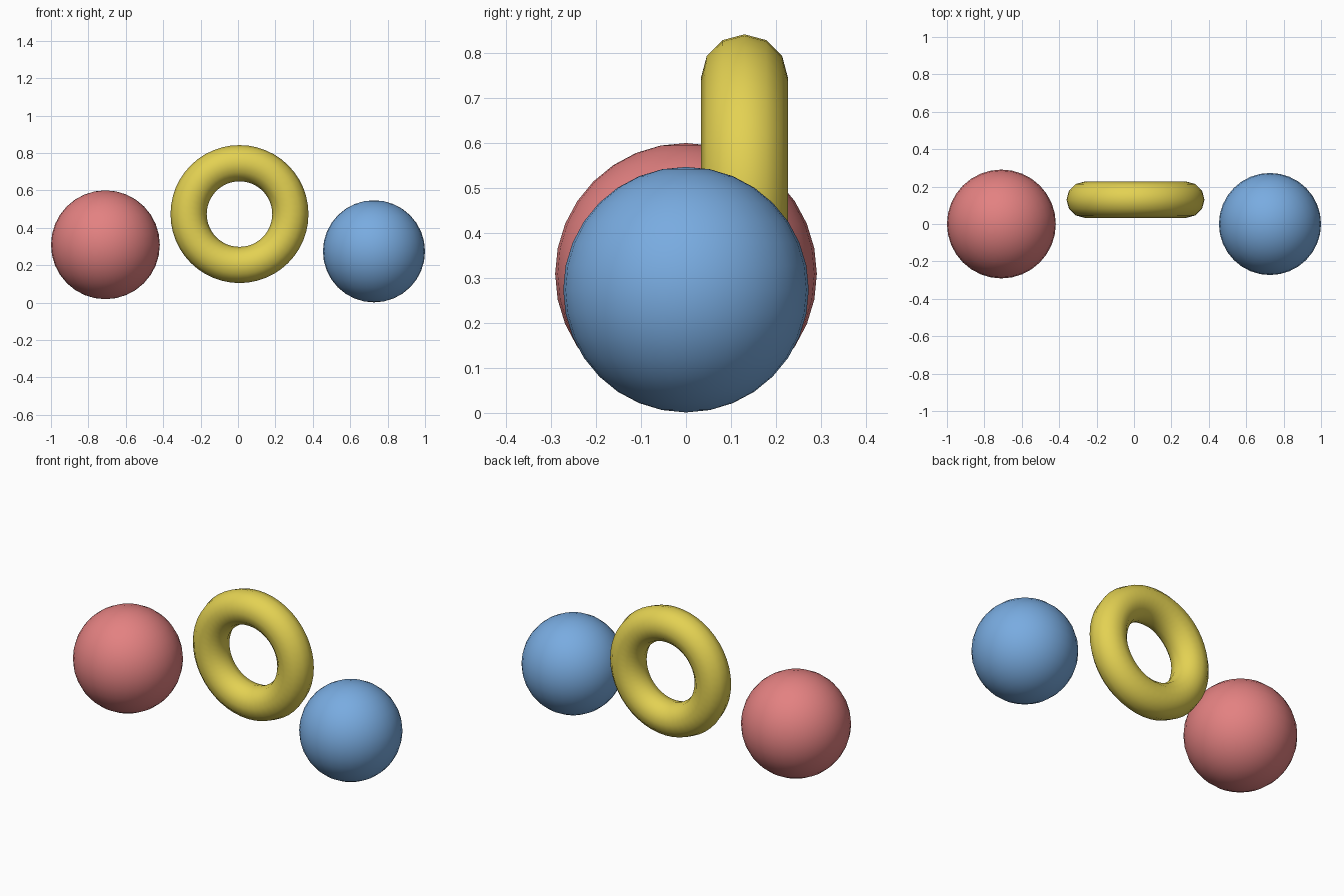
import bpy
import math

if "Cube" in bpy.data.objects:
    bpy.data.objects.remove(bpy.data.objects["Cube"])


def material(name, rgb):
    m = bpy.data.materials.new(name)
    m.diffuse_color = (*rgb, 1.0)
    m.use_nodes = True
    m.node_tree.nodes["Principled BSDF"].inputs["Base Color"].default_value = m.diffuse_color
    return m


def finish(name, mat):
    ob = bpy.context.object
    ob.name = name
    ob.data.materials.append(mat)
    bpy.ops.object.shade_smooth()
    return ob


def ball(name, mat, radius, location):
    bpy.ops.mesh.primitive_uv_sphere_add(segments=32, ring_count=16,
                                         radius=radius, location=location)
    return finish(name, mat)


red = material("soft red", (0.77, 0.22, 0.22))
blue = material("sky blue", (0.19, 0.41, 0.75))
yellow = material("mustard yellow", (0.77, 0.64, 0.085))

# Two balls either side
ball("red_ball", red, 0.291, (-0.709, 0, 0.309))
ball("blue_ball", blue, 0.273, (0.727, 0, 0.274))

# Upright ring between them, hole facing front
bpy.ops.mesh.primitive_torus_add(major_segments=48, minor_segments=12,
                                 major_radius=0.272, minor_radius=0.0968,
                                 location=(0.008, 0.13, 0.473),
                                 rotation=(math.pi / 2, 0, 0))
finish("yellow_ring", yellow)
